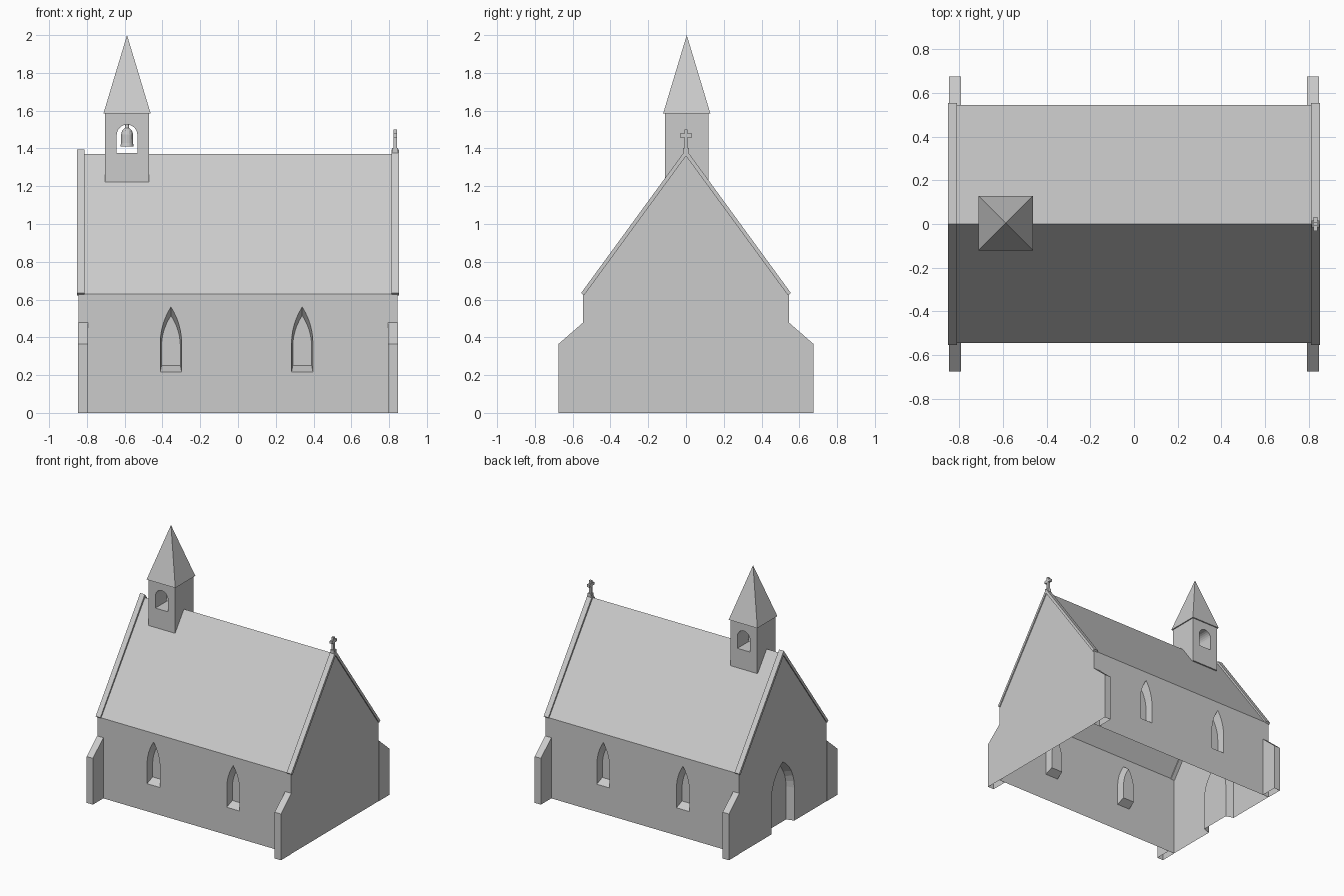
import bpy, bmesh, math

if "Cube" in bpy.data.objects:
    bpy.data.objects.remove(bpy.data.objects["Cube"])


def make(name, bm):
    bmesh.ops.recalc_face_normals(bm, faces=bm.faces[:])
    me = bpy.data.meshes.new(name)
    bm.to_mesh(me)
    bm.free()
    ob = bpy.data.objects.new(name, me)
    bpy.context.collection.objects.link(ob)
    return ob


def loft(name, ring_a, ring_b):
    bm = bmesh.new()
    a = [bm.verts.new(p) for p in ring_a]
    b = [bm.verts.new(p) for p in ring_b]
    n = len(a)
    bm.faces.new(a)
    bm.faces.new(b)
    for i in range(n):
        bm.faces.new((a[i], a[(i + 1) % n], b[(i + 1) % n], b[i]))
    return make(name, bm)


def prism_x(name, prof, x0, x1):
    return loft(name, [(x0, y, z) for y, z in prof], [(x1, y, z) for y, z in prof])


def box(name, lo, hi):
    return prism_x(name, [(lo[1], lo[2]), (hi[1], lo[2]), (hi[1], hi[2]), (lo[1], hi[2])], lo[0], hi[0])


def arch(w, z0, spring, apex, n=6):
    # round or pointed arch outline, depending on rise
    h = apex - spring
    c = (h * h - w * w) / (2 * w)
    r = w + c
    end = math.acos(c / r)
    half = [(r * math.cos(end * i / n) - c, spring + r * math.sin(end * i / n)) for i in range(n)]
    return [(-w, z0), (w, z0)] + half + [(0, apex)] + [(-u, z) for u, z in reversed(half)]


def cut(ob, cutter):
    cutter.hide_render = True
    m = ob.modifiers.new("cut", 'BOOLEAN')
    m.operation = 'DIFFERENCE'
    m.solver = 'EXACT'
    m.object = cutter
    bpy.context.view_layer.objects.active = ob
    bpy.ops.object.modifier_apply(modifier=m.name)
    bpy.data.objects.remove(cutter)


def open_bottom(ob):
    bm = bmesh.new()
    bm.from_mesh(ob.data)
    low = [f for f in bm.faces if all(abs(v.co.z) < 1e-4 for v in f.verts)]
    bmesh.ops.delete(bm, geom=low, context='FACES')
    bm.to_mesh(ob.data)
    bm.free()


L, W, EAVE, RIDGE = 0.845, 0.545, 0.63, 1.37

# chapel walls and roof
body = prism_x("chapel_body", [(-W, 0), (W, 0), (W, EAVE), (0, RIDGE), (-W, EAVE)], -L, L)

# window niches with sloping sills
outer = arch(0.057, 0.215, 0.37, 0.565)
inner = arch(0.050, 0.25, 0.35, 0.515)
for s in (-1, 1):
    for cx in (-0.355, 0.34):
        cut(body, loft("window_cutter", [(cx + u, s * (W + 0.005), z) for u, z in outer],
                       [(cx + u, s * (W - 0.06), z) for u, z in inner]))

# door niche in the left gable
cut(body, loft("door_cutter", [(-L - 0.005, u, z) for u, z in arch(0.145, -0.02, 0.26, 0.52)],
               [(-L + 0.06, u, z) for u, z in arch(0.125, -0.02, 0.26, 0.49)]))
open_bottom(body)

# corner buttresses and gable copings
coping = [(-0.555, 0.635), (0, 1.395), (0.555, 0.635), (0.54, 0.622), (0, 1.36), (-0.54, 0.622)]
for sx, side in ((-1, "left"), (1, "right")):
    for sy, end in ((-1, "front"), (1, "back")):
        b = prism_x(f"buttress_{end}_{side}",
                    [(sy * W, 0), (sy * 0.675, 0), (sy * 0.675, 0.365), (sy * W, 0.478)],
                    sx * 0.793, sx * 0.847)
        open_bottom(b)
    prism_x(f"gable_coping_{side}", coping, sx * 0.812, sx * 0.853)

# bell tower with arched opening
TX, TY, R = -0.5875, 0.004, 0.116
tower = box("bell_tower", (TX - R, TY - R, 1.222), (TX + R, TY + R, 1.585))
hole = arch(0.055, 1.375, 1.47, 1.527)
cut(tower, loft("opening_cutter", [(TX + u, -0.3, z) for u, z in hole], [(TX + u, 0.3, z) for u, z in hole]))

# spire
bm = bmesh.new()
S = 0.125
base = [bm.verts.new((TX + a * S, TY + b * S, 1.585)) for a, b in ((-1, -1), (1, -1), (1, 1), (-1, 1))]
tip = bm.verts.new((TX, TY, 2.0))
bm.faces.new(base)
for i in range(4):
    bm.faces.new((base[i], base[(i + 1) % 4], tip))
make("spire", bm)

# bell, turned from a profile
bm = bmesh.new()
prof = [(0, 1.41), (0.035, 1.41), (0.032, 1.43), (0.031, 1.475), (0.026, 1.495), (0.012, 1.508), (0.009, 1.527), (0, 1.527)]
vs = [bm.verts.new((r, 0, z)) for r, z in prof]
es = [bm.edges.new(p) for p in zip(vs, vs[1:])]
bmesh.ops.spin(bm, geom=vs + es, cent=(0, 0, 0), axis=(0, 0, 1), angle=math.tau, steps=16)
bmesh.ops.remove_doubles(bm, verts=bm.verts[:], dist=1e-4)
bell = make("bell", bm)
bell.location = (TX, TY, 0)

# gable cross
box("cross_foot", (0.816, -0.016, 1.375), (0.848, 0.016, 1.402))
c = [(0.009, 1.40), (0.009, 1.457), (0.031, 1.457), (0.031, 1.478), (0.009, 1.478), (0.009, 1.50)]
prism_x("cross", c + [(-y, z) for y, z in reversed(c)], 0.822, 0.841)
